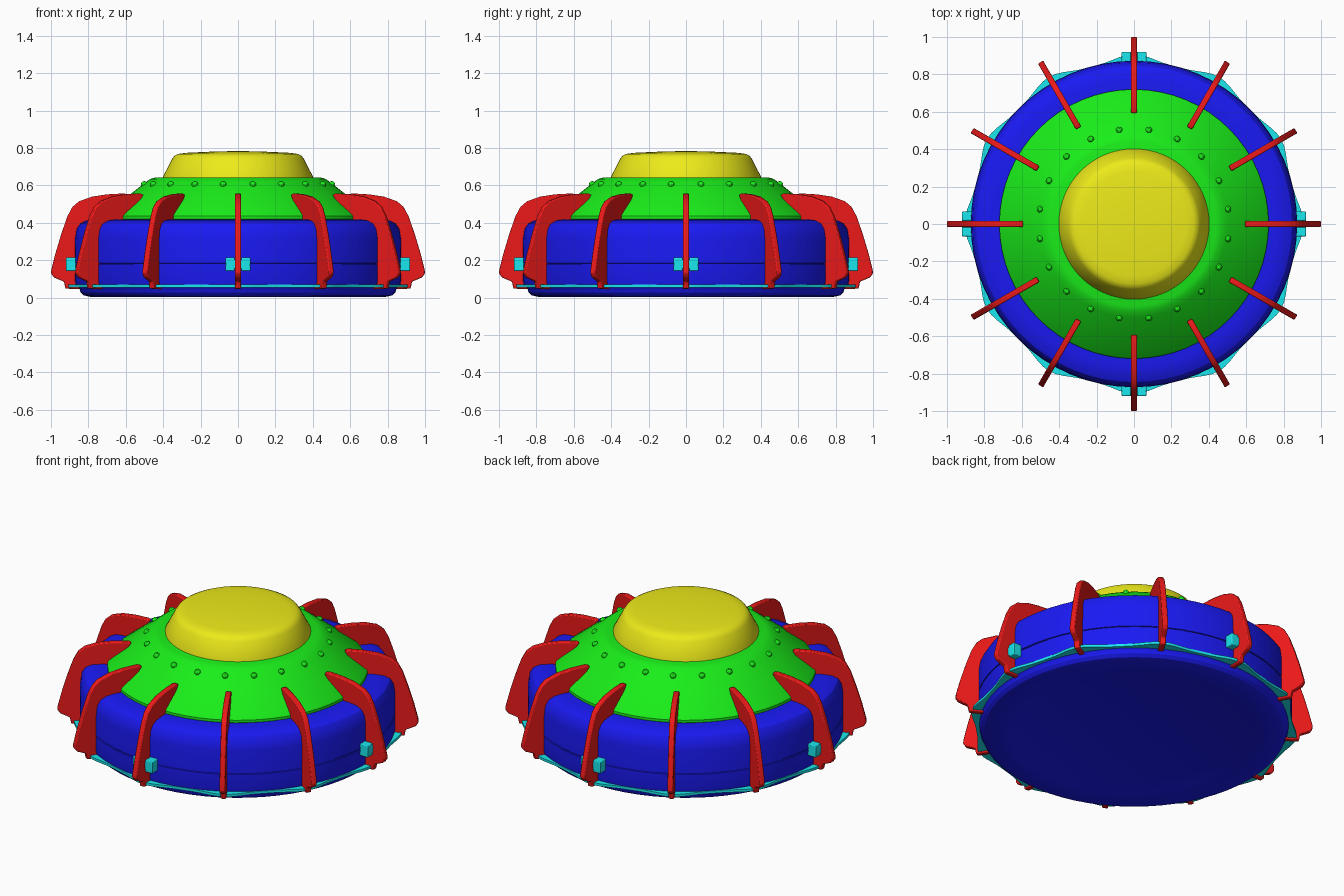
import bpy, bmesh, math
from mathutils import Matrix

if "Cube" in bpy.data.objects:
    bpy.data.objects.remove(bpy.data.objects["Cube"])


def material(name, col):
    m = bpy.data.materials.new(name)
    m.diffuse_color = (*col, 1)
    m.use_nodes = True
    m.node_tree.nodes["Principled BSDF"].inputs["Base Color"].default_value = m.diffuse_color
    return m


BLUE = material("blue", (0.01, 0.01, 0.9))
GREEN = material("green", (0.01, 0.85, 0.01))
YELLOW = material("yellow", (0.85, 0.83, 0.01))
RED = material("red", (0.85, 0.01, 0.01))
CYAN = material("cyan", (0.01, 0.8, 0.85))


def finish(bm, name, mat, angle=30, bevel=0):
    bmesh.ops.recalc_face_normals(bm, faces=bm.faces)
    me = bpy.data.meshes.new(name)
    bm.to_mesh(me)
    bm.free()
    ob = bpy.data.objects.new(name, me)
    bpy.context.collection.objects.link(ob)
    me.materials.append(mat)
    if bevel:
        b = ob.modifiers.new("bevel", "BEVEL")
        b.width, b.segments, b.limit_method = bevel, 2, "ANGLE"
    bpy.ops.object.select_all(action="DESELECT")
    ob.select_set(True)
    bpy.context.view_layer.objects.active = ob
    bpy.ops.object.shade_smooth_by_angle(angle=math.radians(angle))
    return ob


def lathe(name, profile, mat, n=64, angle=30):
    """Revolve (radius, z) points around z; end points lie on the axis."""
    bm = bmesh.new()
    vs = [bm.verts.new((r, 0, z)) for r, z in profile]
    es = [bm.edges.new(p) for p in zip(vs, vs[1:])]
    bmesh.ops.spin(bm, geom=vs + es, cent=(0, 0, 0), axis=(0, 0, 1),
                   angle=2 * math.pi, steps=n, use_duplicate=False)
    bmesh.ops.remove_doubles(bm, verts=bm.verts, dist=0.0005)
    return finish(bm, name, mat, angle)


def repeat(ob, count):
    for i in range(1, count):
        c = ob.copy()
        c.name = f"{ob.name}_{i + 1}"
        c.matrix_world = Matrix.Rotation(2 * math.pi * i / count, 4, "Z") @ ob.matrix_world
        bpy.context.collection.objects.link(c)


# Main drum with rounded shoulders, foot and seam
lathe("drum_body", [(0, 0.012), (0.66, 0.012), (0.68, 0.005), (0.79, 0.004), (0.825, 0.012),
                    (0.842, 0.028), (0.848, 0.05), (0.868, 0.07), (0.872, 0.09),
                    (0.873, 0.176), (0.867, 0.178), (0.867, 0.182), (0.873, 0.184),
                    (0.871, 0.32), (0.864, 0.365), (0.845, 0.395), (0.81, 0.412),
                    (0.76, 0.418), (0.6, 0.42), (0, 0.42)], BLUE)

# Conical upper deck
lathe("cone_deck", [(0, 0.415), (0.715, 0.415), (0.72, 0.42), (0.72, 0.435), (0.712, 0.446),
                    (0.5, 0.612), (0.47, 0.634), (0.44, 0.643), (0, 0.643)], GREEN)

# Domed cap
lathe("cap", [(0, 0.63), (0.402, 0.63), (0.402, 0.645), (0.352, 0.742), (0.34, 0.758),
              (0.32, 0.768), (0.28, 0.774), (0.15, 0.78), (0, 0.784)], YELLOW)

# Rivets around the deck
bm = bmesh.new()
for i in range(20):
    a = math.radians(9 + 18 * i)
    bmesh.ops.create_uvsphere(
        bm, u_segments=10, v_segments=6, radius=0.018,
        matrix=Matrix.Rotation(a, 4, "Z") @ Matrix.Translation((0.508, 0, 0.605)))
finish(bm, "deck_rivets", GREEN)

# Curved side fins
outline = [(0.59, 0.55), (0.61, 0.557), (0.7, 0.552), (0.78, 0.54), (0.85, 0.515), (0.885, 0.485),
           (0.912, 0.435), (0.945, 0.34), (0.975, 0.24), (0.998, 0.15), (1.0, 0.13), (0.985, 0.108),
           (0.93, 0.085), (0.923, 0.048), (0.835, 0.045), (0.85, 0.3), (0.82, 0.38),
           (0.72, 0.41), (0.65, 0.46)]
bm = bmesh.new()
f = bm.faces.new([bm.verts.new((r, -0.016, z)) for r, z in outline])
ext = bmesh.ops.extrude_face_region(bm, geom=[f])["geom"]
bmesh.ops.translate(bm, vec=(0, 0.032, 0), verts=[g for g in ext if isinstance(g, bmesh.types.BMVert)])
repeat(finish(bm, "fin", RED, bevel=0.006), 12)

# Thin wavy band that bulges outward at each fin
bm = bmesh.new()
N = 144
rings = []
for i in range(N):
    a = 2 * math.pi * i / N
    ro = 0.872 + 0.036 * (0.5 + 0.5 * math.cos(12 * a)) ** 1.5
    rings.append([bm.verts.new((r * math.cos(a), r * math.sin(a), z))
                  for r, z in ((0.83, 0.055), (ro, 0.055), (ro, 0.07), (0.83, 0.07))])
for i in range(N):
    p, q = rings[i], rings[(i + 1) % N]
    for k in range(4):
        bm.faces.new((p[k], p[(k + 1) % 4], q[(k + 1) % 4], q[k]))
finish(bm, "wavy_band", CYAN)

# Clamps gripping the fins at the four main sides
bm = bmesh.new()
for y, sy, h in ((-0.042, 0.048, 0.074), (0.042, 0.048, 0.074), (0, 0.05, 0.05)):
    bmesh.ops.create_cube(bm, size=1, matrix=Matrix.Translation((0.892, y, 0.178))
                          @ Matrix.Diagonal((0.055, sy, h, 1)))
repeat(finish(bm, "clamp", CYAN, bevel=0.005), 4)
